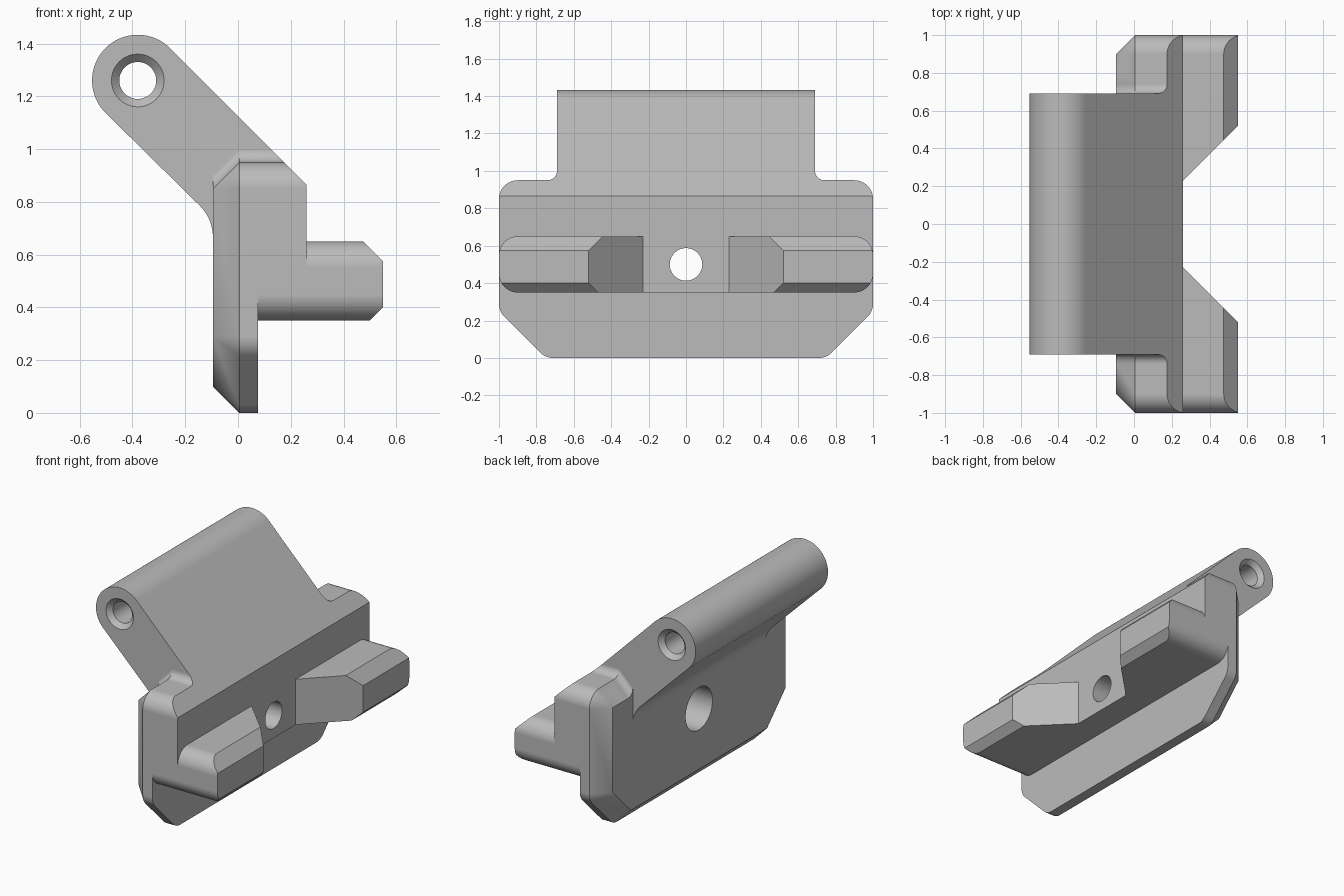
import bpy, bmesh
from math import cos, sin, pi, radians

cube = bpy.data.objects.get("Cube")
if cube:
    bpy.data.objects.remove(cube, do_unlink=True)

grey = bpy.data.materials.new("plain grey")
grey.use_nodes = True
grey.diffuse_color = (0.5, 0.5, 0.5, 1)
grey.node_tree.nodes["Principled BSDF"].inputs["Base Color"].default_value = (0.5, 0.5, 0.5, 1)


def loft(name, rings):
    """Closed solid through matching rings of points, capped at both ends."""
    bm = bmesh.new()
    loops = [[bm.verts.new(p) for p in ring] for ring in rings]
    n = len(loops[0])
    for a, b in zip(loops, loops[1:]):
        for i in range(n):
            j = (i + 1) % n
            bm.faces.new((a[i], a[j], b[j], b[i]))
    bm.faces.new(loops[0])
    bm.faces.new(loops[-1])
    bmesh.ops.remove_doubles(bm, verts=bm.verts, dist=1e-5)
    bmesh.ops.recalc_face_normals(bm, faces=bm.faces)
    mesh = bpy.data.meshes.new(name)
    bm.to_mesh(mesh)
    bm.free()
    mesh.materials.append(grey)
    obj = bpy.data.objects.new(name, mesh)
    bpy.context.collection.objects.link(obj)
    return obj


def place(axis, t, p):
    """Point of a 2D profile set at distance t along an axis."""
    return {"x": (t, *p), "y": (p[0], t, p[1]), "z": (*p, t)}[axis]


def prism(name, axis, pts, lo, hi):
    return loft(name, [[place(axis, t, p) for p in pts] for t in (lo, hi)])


def arc(cx, cy, r, start, end, n=12):
    angles = [radians(start + (end - start) * i / n) for i in range(n + 1)]
    return [(cx + r * cos(a), cy + r * sin(a)) for a in angles]


def turned(name, axis, centre, stations):
    """Round solid from (distance, radius) stations."""
    return loft(name, [[place(axis, t, p) for p in arc(*centre, r, 0, 360, 48)[:-1]]
                       for t, r in stations])


def combine(target, other, operation):
    mod = target.modifiers.new("combine", "BOOLEAN")
    mod.operation, mod.solver, mod.object = operation, "EXACT", other
    graph = bpy.context.evaluated_depsgraph_get()
    mesh = bpy.data.meshes.new_from_object(target.evaluated_get(graph))
    target.modifiers.clear()
    target.data = mesh
    bpy.data.objects.remove(other, do_unlink=True)


# Main sizes
BACK, STEP, FACE, TIP = -0.095, 0.075, 0.26, 0.55
LOW, HIGH, TOP, R = 0.35, 0.65, 0.95, 0.1
SLOPE = 1.125          # sloped front plane: x + z = SLOPE
ARM = 0.69             # half width of the hinge arm

# Slab with rounded outline and a bevelled rim at the back
corners = [(0.9, 0.85, 0, 90), (-0.9, 0.85, 90, 180), (-0.9, 0.29, 180, 225),
           (-0.71, 0.1, 225, 270), (0.71, 0.1, 270, 315), (0.9, 0.29, 315, 360)]


def outline(radius):
    return [p for y, z, a, b in corners for p in arc(y, z, radius, a, b)]


body = loft("hinge_bracket", [[place("x", t, p) for p in outline(r)]
            for t, r in ((BACK, 0), (BACK + R, R), (TIP, R))])

# Cut away below the step and above the prongs, with rounded ends
under = [(-1.2, -0.2), (1.2, -0.2), (1.2, LOW + R)] + arc(1 - R, LOW + R, R, 0, -90) \
    + arc(R - 1, LOW + R, R, 270, 180) + [(-1.2, LOW + R)]
over = [(y, LOW + HIGH - z) for y, z in under]
over = [(y, max(z, HIGH - R)) for y, z in over]
combine(body, prism("step_cutter", "x", under, STEP, 1), "DIFFERENCE")
combine(body, prism("ledge_cutter", "x", over, FACE, 1), "DIFFERENCE")

# Sloped front plane, lower bevel of the prongs and the gap between them
slope = [(SLOPE - 1.2, 1.2), (SLOPE - 0.4, 0.4), (1.2, 1.2)]
combine(body, prism("slope_cutter", "y", slope, -1.2, 1.2), "DIFFERENCE")
bevel = [(TIP - 0.15, LOW - 0.1), (TIP + 0.1, LOW + 0.15), (TIP + 0.1, LOW - 0.1)]
combine(body, prism("bevel_cutter", "y", bevel, -1.2, 1.2), "DIFFERENCE")
gap = [(FACE, -0.23), (FACE, 0.23), (FACE + 0.4, 0.63), (FACE + 0.4, -0.63)]
combine(body, prism("gap_cutter", "z", gap, 0.2, 0.8), "DIFFERENCE")

# Hinge arm with a round end and a blend into the back of the slab
PIN = (-0.38, 1.26)
PIN_R = (SLOPE - sum(PIN)) / 2 ** 0.5
blend = arc(BACK - 0.17, 0.665, 0.17, 0, 45)
side = arc(*PIN, PIN_R, 225, 45, 40) + [(SLOPE - 0.925, 0.925), (0.1, 0.7), (-0.05, 0.64)] + blend
combine(body, prism("hinge_arm", "y", side, -ARM, ARM), "UNION")

# Fillets where the arm meets the shoulders
F = 0.05
section = [(ARM - 0.04, -0.03), (ARM + F, -0.03)] + arc(ARM + F, F, F, 270, 180, 8) + [(ARM - 0.04, F)]
for s in (-1, 1):
    rings = [[(t, s * y, z + h) for y, z in section] for t, h in ((BACK, TOP - R), (BACK + R, TOP))]
    rings.append([(SLOPE - TOP - z, s * y, TOP + z) for y, z in section])
    combine(body, loft("fillet", rings), "UNION")

# Pin hole with countersunk ends, and the counterbored screw hole
pin = [(-0.8, 0.1), (-ARM, 0.1), (-ARM + 0.03, 0.07), (ARM - 0.03, 0.07), (ARM, 0.1), (0.8, 0.1)]
combine(body, turned("pin_hole", "y", PIN, pin), "DIFFERENCE")
screw = [(-0.3, 0.14), (0.12, 0.14), (0.12, 0.087), (0.4, 0.087)]
combine(body, turned("screw_hole", "x", (0, 0.5), screw), "DIFFERENCE")

# Smooth curves, crisp edges
bpy.ops.object.select_all(action="DESELECT")
body.select_set(True)
bpy.context.view_layer.objects.active = body
bpy.ops.object.shade_smooth_by_angle(angle=radians(25))
body.modifiers.new("even_shading", "WEIGHTED_NORMAL").keep_sharp = True
